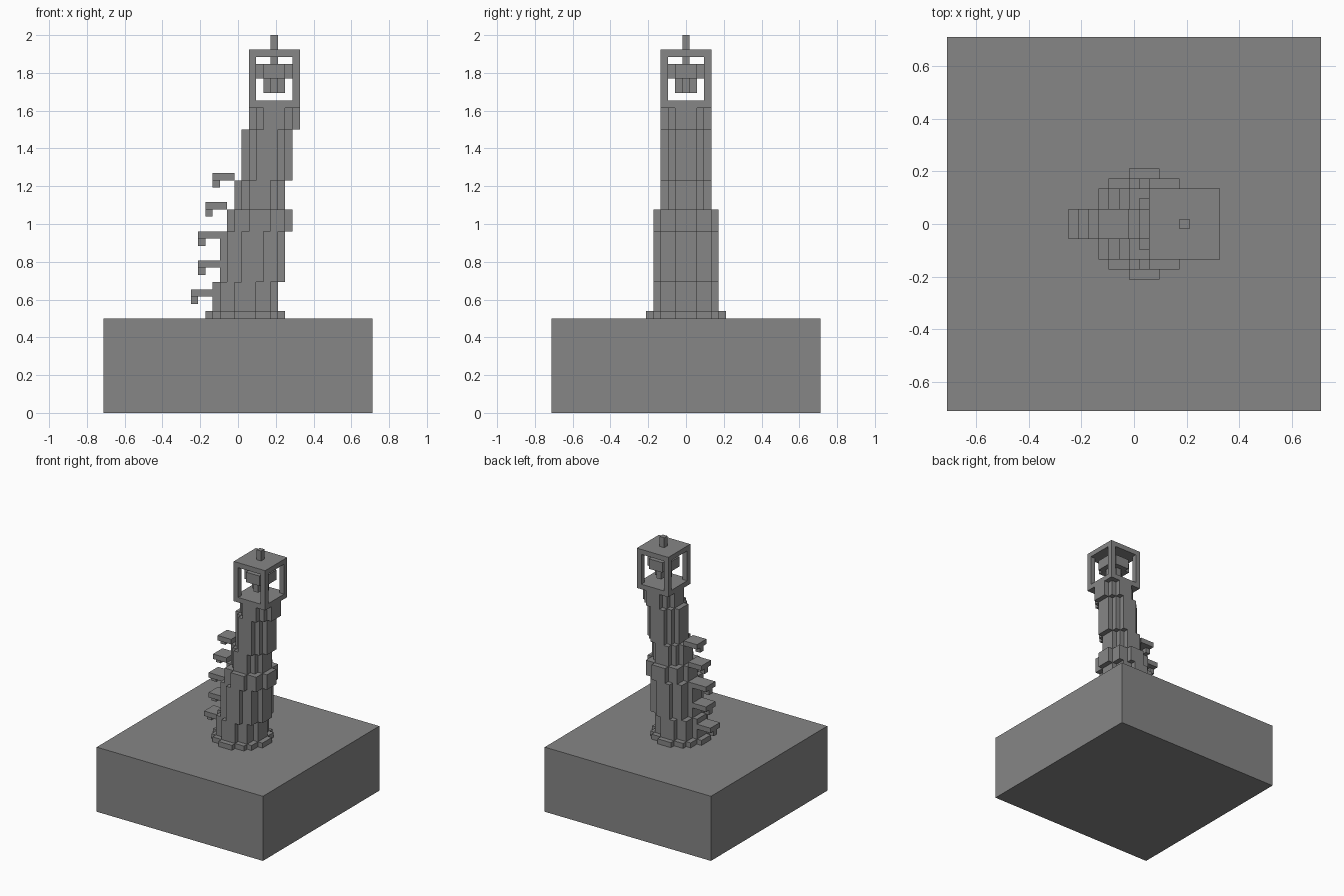
import bpy
import bmesh
import math

V = 2 / 52  # size of one block

cube = bpy.data.objects.get("Cube")
if cube:
    bpy.data.objects.remove(cube, do_unlink=True)

stone = bpy.data.materials.new("grey stone")
stone.use_nodes = True
GREY = (0.24, 0.24, 0.24, 1)
stone.diffuse_color = GREY
stone.node_tree.nodes["Principled BSDF"].inputs["Base Color"].default_value = GREY


def prism(name, outline, z0, z1):
    """Extrude an outline, given in blocks, between two heights."""
    bm = bmesh.new()
    base = bm.faces.new([bm.verts.new((x * V, y * V, z0 * V)) for x, y in outline])
    top = bmesh.ops.extrude_face_region(bm, geom=[base], use_keep_orig=True)
    moved = [g for g in top["geom"] if isinstance(g, bmesh.types.BMVert)]
    bmesh.ops.translate(bm, verts=moved, vec=(0, 0, (z1 - z0) * V))
    bmesh.ops.recalc_face_normals(bm, faces=bm.faces)
    mesh = bpy.data.meshes.new(name)
    bm.to_mesh(mesh)
    bm.free()
    mesh.materials.append(stone)
    obj = bpy.data.objects.new(name, mesh)
    bpy.context.collection.objects.link(obj)
    return obj


def box(name, cx, cy, half_x, half_y, z0, z1):
    corners = [(-1, -1), (1, -1), (1, 1), (-1, 1)]
    return prism(name, [(cx + a * half_x, cy + b * half_y) for a, b in corners], z0, z1)


def disc(name, cx, r, z0, z1):
    """Stepped round slab made of whole blocks."""
    side = []
    for y in range(-r, r + 1):
        half = math.floor(math.sqrt((r + 0.3) ** 2 - y * y)) + 0.5
        if side and side[-1][0] == half:
            side[-1] = (half, y + 0.5)
        else:
            side += [(half, y - 0.5), (half, y + 0.5)]
    outline = [(cx + x, y) for x, y in side] + [(cx - x, y) for x, y in reversed(side)]
    return prism(name, outline, z0, z1)


# Ground block
box("ground_block", 0, 0, 18.5, 18.5, 0, 13)

# Leaning shaft: centre, radius, bottom, top
shaft = [(1, 5, 13, 14), (1, 4, 14, 18), (2, 4, 18, 25), (3, 4, 25, 28),
         (3, 3, 28, 32), (4, 3, 32, 39), (5, 3, 39, 42)]
for i, (cx, r, z0, z1) in enumerate(shaft):
    disc(f"shaft_section_{i + 1}", cx, r, z0, z1)

# Belfry
box("belfry_floor", 5, 0, 3.5, 3.5, 42, 43)
for x in (2, 8):
    for y in (-3, 3):
        box("belfry_post", x, y, 0.5, 0.5, 43, 49)
box("belfry_roof", 5, 0, 3.5, 3.5, 49, 50)
box("finial", 5, 0, 0.5, 0.5, 50, 52)

# Bell
box("bell_hanger", 5, 0, 0.5, 0.5, 48, 49)
disc("bell_body", 5, 2, 46, 48)
disc("bell_lower", 5, 1, 44, 46)

# Ledges climbing one side, each with a small block under its outer end
for i, x in enumerate((-6, -5, -5, -4, -3)):
    z = 16 + 4 * i
    box(f"ledge_{i + 1}", x + 1, 0, 1.5, 1.5, z, z + 1)
    box(f"ledge_block_{i + 1}", x, 0, 0.5, 0.5, z - 1, z)
